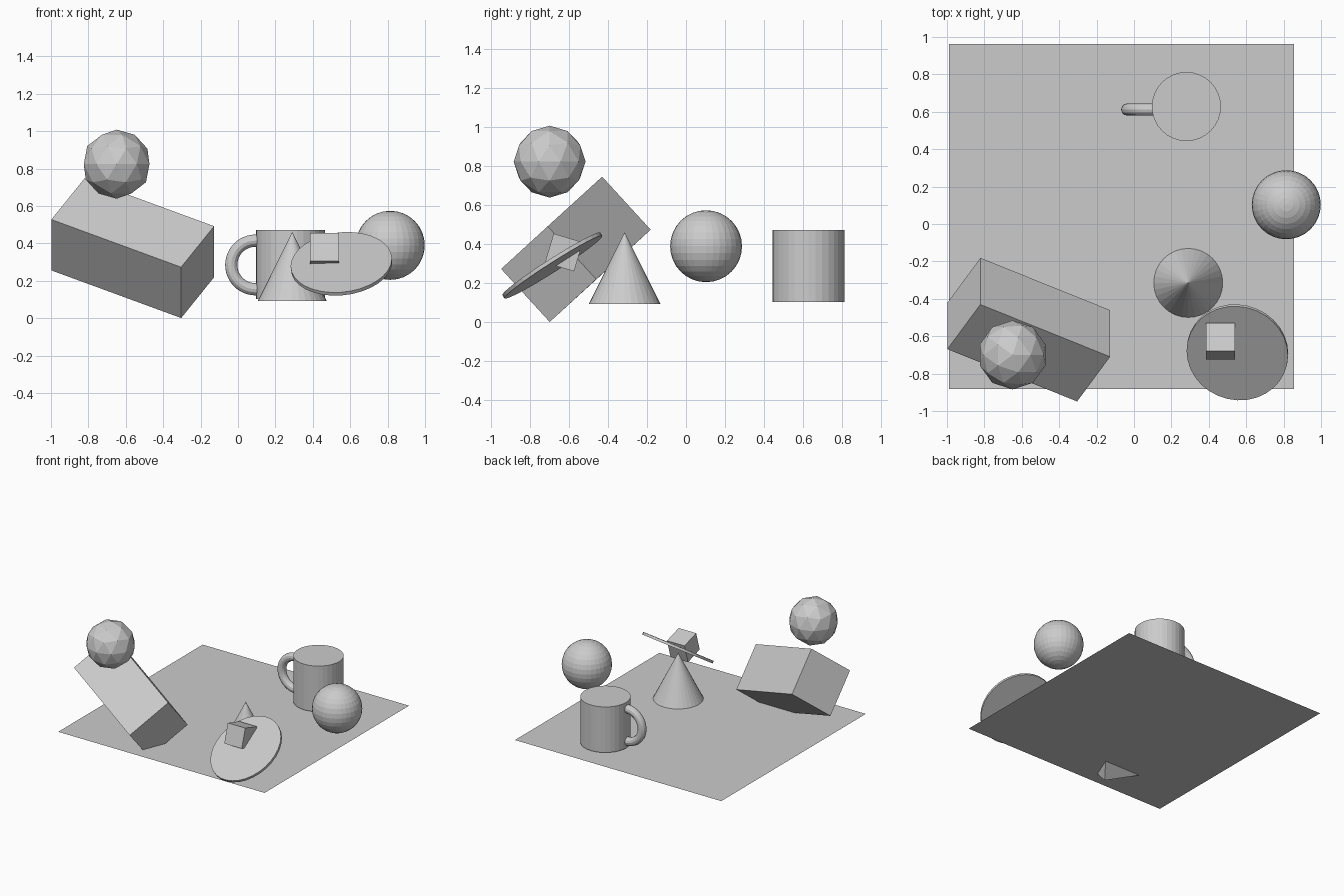
import bpy
from math import radians
from mathutils import Matrix, Vector

default = bpy.data.objects.get("Cube")
if default:
    bpy.data.objects.remove(default, do_unlink=True)

ops = bpy.ops.mesh
R = 0.1845          # shared radius of the solids
FLOOR = 0.093       # height of the base sheet


def finish(name, scale=(1, 1, 1), axes=None):
    """Name the new object, then set its size and optional local axes."""
    obj = bpy.context.object
    obj.name = obj.data.name = name
    if axes:
        place = Matrix.Translation(obj.location)
        turn = Matrix(axes).transposed().to_4x4()
        obj.matrix_world = place @ turn @ Matrix.Diagonal((*scale, 1))
    else:
        obj.scale = scale
    return obj


# Flat base sheet
ops.primitive_plane_add(size=10 * R, location=(-0.067, 0.04, FLOOR))
finish("base_sheet")

# Tilted long block, one corner dipping through the sheet
along = Vector((0.695, -0.28, -0.255)).normalized()
across = Vector((0.18, 0.24, 0.22)).normalized()
across = (across - along * across.dot(along)).normalized()
ops.primitive_cube_add(size=1, location=(-0.5625, -0.565, 0.374))
finish("tilted_block", (0.79, 2 * R, 2 * R), (along, across, along.cross(across)))

# Faceted ball above the block
ops.primitive_ico_sphere_add(subdivisions=2, radius=R, location=(-0.649, -0.70, 0.824))
finish("faceted_ball")

# Round ball
ops.primitive_uv_sphere_add(segments=32, ring_count=16, radius=R, location=(0.814, 0.103, 0.39))
finish("round_ball")

# Cone
ops.primitive_cone_add(vertices=32, radius1=R, radius2=0, depth=2 * R,
                       location=(0.29, -0.315, FLOOR + R))
finish("cone")

# Mug: solid body and ring handle sunk into its side
ops.primitive_cylinder_add(vertices=32, radius=R, depth=2 * R, location=(0.28, 0.628, 0.288))
finish("mug_body")
ops.primitive_torus_add(major_segments=48, minor_segments=12, major_radius=0.13,
                        minor_radius=0.0326, location=(0.094, 0.612, 0.285),
                        rotation=(radians(90), 0, 0))
finish("mug_handle")

# Tilted oval disc
normal = Vector((-0.09, -0.538, 0.842)).normalized()
uphill = Vector((0, 0.842, 0.538)).normalized()
side = uphill.cross(normal).normalized()
ops.primitive_cylinder_add(vertices=32, radius=1, depth=1, location=(0.553, -0.686, 0.291))
finish("tilted_disc", (0.272, 0.298, 0.02), (side, uphill, side.cross(uphill)))

# Small cube passing through the disc
ops.primitive_cube_add(size=0.156, location=(0.4625, -0.627, 0.358),
                       rotation=(radians(-16.7), 0, 0))
finish("small_cube")
